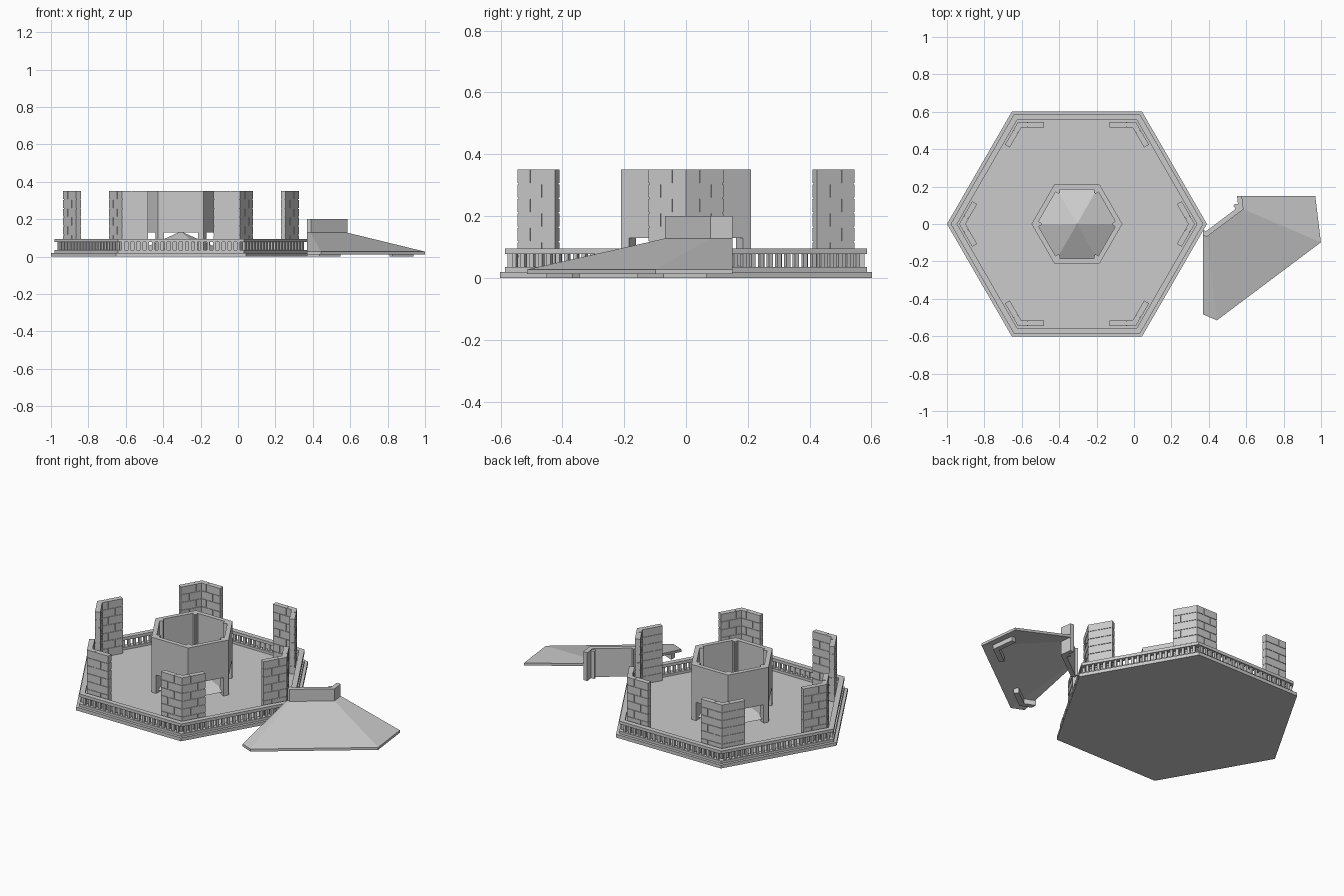
import bpy, bmesh, math
from mathutils import Vector, Matrix

if "Cube" in bpy.data.objects:
    bpy.data.objects.remove(bpy.data.objects["Cube"])

stone = bpy.data.materials.new("grey_stone")
stone.diffuse_color = (0.6, 0.6, 0.6, 1)
stone.use_nodes = True
stone.node_tree.nodes["Principled BSDF"].inputs["Base Color"].default_value = stone.diffuse_color

HALL = Matrix.Translation((-0.305, 0, 0))
ROOF = Matrix.Translation((0.36, 0.175, 0)) @ Matrix.Rotation(math.radians(-23.13), 4, 'Z')
BREAK = [((0.37, 0, 0), (-1, 0, 0)), ((0, 0.15, 0), (0, 1, 0))]
STEP = math.pi / 3
C30 = math.cos(math.pi / 6)


def finish(name, bm, matrix, cuts=()):
    """Place the mesh, slice it along the break planes and make the object."""
    bm.transform(matrix)
    for co, no in cuts:
        bmesh.ops.bisect_plane(bm, geom=bm.verts[:] + bm.edges[:] + bm.faces[:],
                               plane_co=co, plane_no=no, clear_outer=True)
        bmesh.ops.holes_fill(bm, edges=[e for e in bm.edges if e.is_boundary], sides=0)
    bmesh.ops.recalc_face_normals(bm, faces=bm.faces[:])
    me = bpy.data.meshes.new(name)
    bm.to_mesh(me)
    bm.free()
    me.materials.append(stone)
    ob = bpy.data.objects.new(name, me)
    bpy.context.collection.objects.link(ob)
    return ob


def hex_ring(bm, profile):
    """Sweep a closed (radius, z) profile round six corners."""
    loops = [[bm.verts.new((r * math.cos(k * STEP), r * math.sin(k * STEP), z))
              for r, z in profile] for k in range(6)]
    n = len(profile)
    for k in range(6):
        a, b = loops[k], loops[(k + 1) % 6]
        for i in range(n):
            j = (i + 1) % n
            bm.faces.new((a[i], b[i], b[j], a[j]))


def band(bm, r_in, r_out, z0, z1):
    hex_ring(bm, [(r_in, z0), (r_out, z0), (r_out, z1), (r_in, z1)])


def prism(bm, pts, z0, z1):
    lo = [bm.verts.new((x, y, z0)) for x, y in pts]
    hi = [bm.verts.new((x, y, z1)) for x, y in pts]
    bm.faces.new(lo[::-1])
    bm.faces.new(hi)
    for i in range(len(pts)):
        j = (i + 1) % len(pts)
        bm.faces.new((lo[i], lo[j], hi[j], hi[i]))


def turned(pts, k):
    c, s = math.cos(k * STEP), math.sin(k * STEP)
    return [(x * c - y * s, x * s + y * c) for x, y in pts]


def arm_slab(r, s0, s1, t, side):
    """Plan of a slab along one side of the corner, from s0 to s1, t thick."""
    u = Vector((-0.5, side * C30))
    n = Vector((-C30, -side * 0.5))
    v = Vector((r, 0))
    return [v + u * s0, v + u * s1, v + u * s1 + n * t, v + u * s0 + n * t]


def chevron(r, arm, t):
    """Plan of an angled corner pier with its outer corner at radius r."""
    a, b = arm_slab(r, 0, arm, t, 1), arm_slab(r, 0, arm, t, -1)
    return [a[0], a[1], a[2], Vector((r - t / C30, 0)), b[2], b[1]]


# Stepped hexagonal floor
bm = bmesh.new()
prism(bm, turned([(0.695 * math.cos(k * STEP), 0.695 * math.sin(k * STEP))
                  for k in range(6)], 0), 0, 0.02)
finish("floor", bm, HALL)

# Balustrade: bottom and top rails with square balusters
R_IN, R_OUT = 0.555 / C30, 0.585 / C30
for name, z0, z1 in (("bottom_rail", 0.02, 0.035), ("top_rail", 0.077, 0.095)):
    bm = bmesh.new()
    band(bm, R_IN, R_OUT, z0, z1)
    finish(name, bm, HALL)
bm = bmesh.new()
for k in range(6):
    for i in range(20):
        s = 0.017 + i * 0.0325
        prism(bm, turned(arm_slab(0.578 / C30, s, s + 0.015, 0.015, 1), k), 0.035, 0.077)
finish("balusters", bm, HALL)

# Angled brick pillars at the corners
ROW = 0.33 / 7
for k in range(6):
    bm = bmesh.new()
    prism(bm, turned(chevron(0.626, 0.137, 0.023), k), 0.02, 0.349)
    for row in range(7):
        z0 = 0.02 + row * ROW
        split = 0.09 if row % 2 else 0.048
        for side in (1, -1):
            for s0, s1 in ((0, split), (split + 0.005, 0.14)):
                prism(bm, turned(arm_slab(0.63, s0, s1, 0.03, side), k),
                      z0 + 0.005, z0 + ROW)
    finish("brick_pillar_%d" % (k + 1), bm, HALL)

# Central hexagonal hearth: wall above the openings, piers at the corners
bm = bmesh.new()
band(bm, 0.213, 0.243, 0.13, 0.35)
finish("hearth_wall", bm, HALL)
bm = bmesh.new()
for k in range(6):
    prism(bm, turned(chevron(0.243, 0.031, 0.045), k), 0.02, 0.35)
finish("hearth_piers", bm, HALL)

# Low hearth mound
bm = bmesh.new()
bmesh.ops.create_cone(bm, cap_ends=True, segments=6, radius1=0.222, radius2=0, depth=0.1,
                      matrix=Matrix.Translation((0, 0, 0.085)) @ Matrix.Rotation(math.pi / 6, 4, 'Z'))
bm.transform(Matrix.Rotation(0 if any(abs(v.co.y) < 1e-4 and v.co.x > 0.1 for v in bm.verts)
                             else math.pi / 6, 4, 'Z'))
finish("hearth_mound", bm, HALL)

# Broken roof section lying beside the floor
bm = bmesh.new()
hex_ring(bm, [(0.235, 0.13), (0.695, 0.027), (0.695, 0.012), (0.235, 0.115)])
finish("fallen_roof", bm, ROOF, BREAK)

# Piece of hearth wall still attached to the roof
bm = bmesh.new()
band(bm, 0.215, 0.245, 0.03, 0.2)
finish("fallen_wall", bm, ROOF, BREAK)
bm = bmesh.new()
prism(bm, chevron(0.243, 0.031, 0.045), 0.03, 0.195)
finish("fallen_pier", bm, ROOF, BREAK)

# Pillar stubs under the roof corners
for i, k in enumerate((0, -1)):
    bm = bmesh.new()
    prism(bm, turned(chevron(0.63, 0.14, 0.03), k), 0, 0.03)
    finish("pillar_stub_%d" % (i + 1), bm, ROOF, BREAK)
